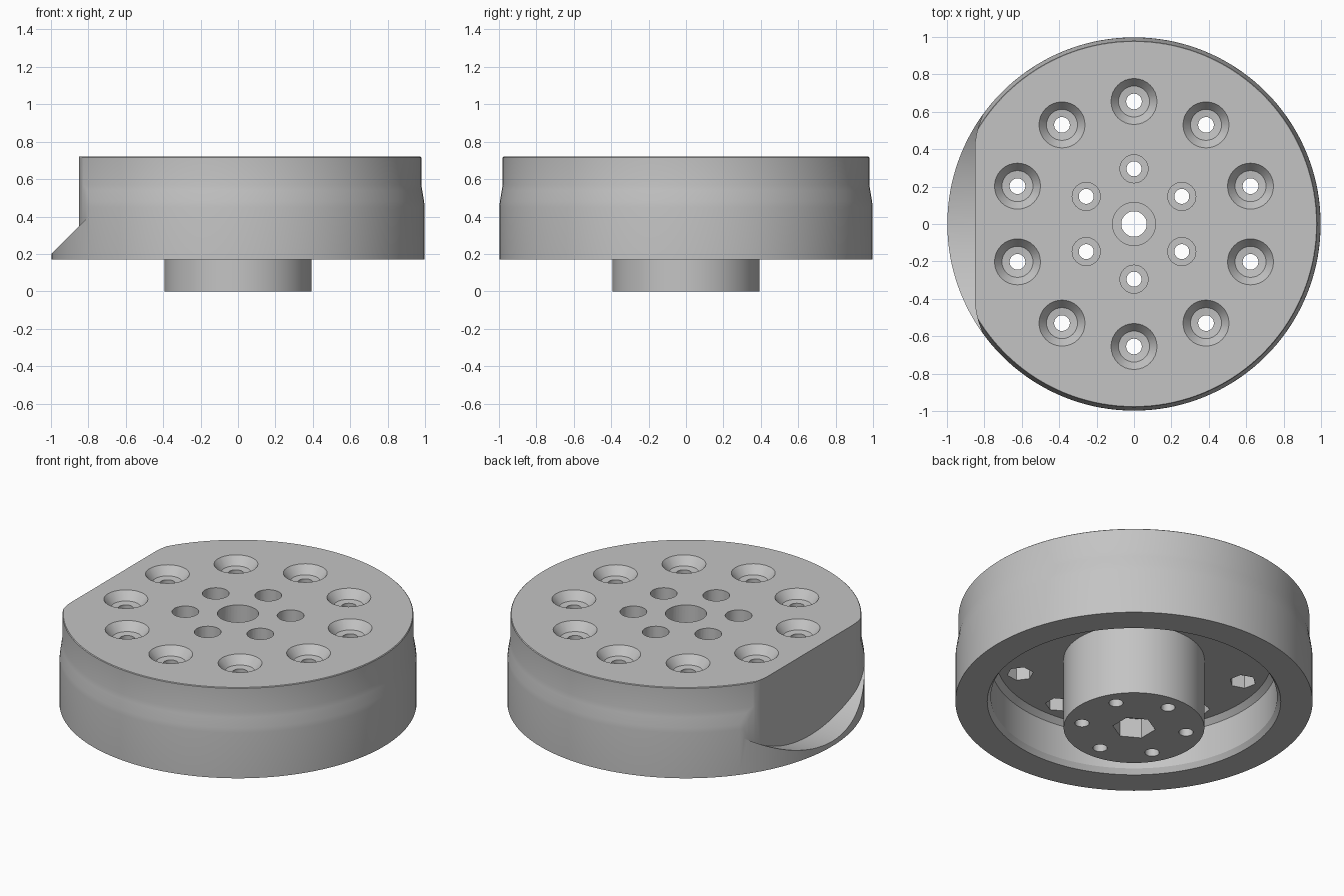
import bpy, bmesh, math
from mathutils import Matrix, Vector

cube = bpy.data.objects.get("Cube")
if cube:
    bpy.data.objects.remove(cube, do_unlink=True)

# single plain grey
grey = bpy.data.materials.new("plain grey")
grey.use_nodes = True
GREY = (0.55, 0.55, 0.55, 1)
grey.diffuse_color = GREY
grey.node_tree.nodes["Principled BSDF"].inputs["Base Color"].default_value = GREY


def lathe(bm, profile, segments, centre=(0, 0), turn=0.0):
    """Revolve (radius, z) points, starting and ending on the axis."""
    rings = []
    for r, z in profile:
        if r == 0:
            rings.append([bm.verts.new((centre[0], centre[1], z))] * segments)
        else:
            rings.append([bm.verts.new((
                centre[0] + r * math.cos(turn + math.tau * i / segments),
                centre[1] + r * math.sin(turn + math.tau * i / segments), z))
                for i in range(segments)])
    for low, high in zip(rings, rings[1:]):
        for i in range(segments):
            j = (i + 1) % segments
            loop = list(dict.fromkeys((low[i], low[j], high[j], high[i])))
            bm.faces.new(loop)


def make_object(name, bm):
    bmesh.ops.recalc_face_normals(bm, faces=bm.faces[:])
    mesh = bpy.data.meshes.new(name)
    bm.to_mesh(mesh)
    bm.free()
    mesh.materials.append(grey)
    obj = bpy.data.objects.new(name, mesh)
    bpy.context.collection.objects.link(obj)
    return obj


def ring_points(count, radius):
    for i in range(count):
        a = math.pi / 2 + math.tau * i / count
        yield radius * math.cos(a), radius * math.sin(a), a


TOP, CEILING = 0.72, 0.44

# drum with stepped rim, hollow underside and central hub
bm = bmesh.new()
lathe(bm, [(0, 0), (0.393, 0), (0.393, CEILING), (0.77, CEILING), (0.80, 0.41),
           (0.80, 0.20), (0.82, 0.17), (0.998, 0.17), (0.998, 0.45), (0.995, 0.48),
           (0.985, 0.54), (0.98, 0.57), (0.98, TOP - 0.004), (0.976, TOP), (0, TOP)], 144)
drum = make_object("drum_body", bm)

# holes: dished bolt seats on top, hexagonal nut pockets beneath
holes = bmesh.new()
hexes = bmesh.new()
for x, y, a in ring_points(10, 0.655):
    lathe(holes, [(0, 0.3), (0.042, 0.3), (0.042, TOP - 0.055), (0.083, TOP - 0.05),
                  (0.123, TOP), (0.123, TOP + 0.1), (0, TOP + 0.1)], 32, (x, y))
    lathe(hexes, [(0, 0.3), (0.075, 0.3), (0.075, 0.52), (0, 0.52)], 6, (x, y), a)
for x, y, a in ring_points(6, 0.295):
    lathe(holes, [(0, -0.1), (0.04, -0.1), (0.04, 0.32), (0.075, 0.32),
                  (0.075, TOP + 0.1), (0, TOP + 0.1)], 32, (x, y))
lathe(holes, [(0, -0.1), (0.068, -0.1), (0.068, 0.40), (0.115, 0.40),
              (0.115, TOP + 0.1), (0, TOP + 0.1)], 40)
lathe(hexes, [(0, -0.1), (0.12, -0.1), (0.12, 0.12), (0, 0.12)], 6, turn=math.pi / 2)

# side relief: flat wall with eased ends above a dished floor
relief = bmesh.new()
sections = []
for i in range(41):
    y = -0.8 + 0.04 * i
    wall = -0.85 + 0.9 * max(0, abs(y) - 0.42) ** 1.7
    floor = 1.2 - math.sqrt(1 - y * y)
    sections.append([relief.verts.new(p) for p in (
        (-1.2, y, floor), (wall, y, floor), (wall, y, 0.9), (-1.2, y, 0.9))])
for a, b in zip(sections, sections[1:]):
    for k in range(4):
        m = (k + 1) % 4
        relief.faces.new((a[k], a[m], b[m], b[k]))
relief.faces.new(sections[0])
relief.faces.new(sections[-1])

# cut everything out of the drum
bpy.context.view_layer.objects.active = drum
drum.select_set(True)
for name, cutter_bm in (("hole_cutter", holes), ("hex_cutter", hexes),
                        ("relief_cutter", relief)):
    cutter = make_object(name, cutter_bm)
    cutter.hide_render = True
    mod = drum.modifiers.new(name, 'BOOLEAN')
    mod.operation = 'DIFFERENCE'
    mod.solver = 'EXACT'
    mod.object = cutter
    bpy.ops.object.modifier_apply(modifier=mod.name)
    bpy.data.objects.remove(cutter, do_unlink=True)

bpy.ops.object.shade_smooth_by_angle(angle=math.radians(30))
